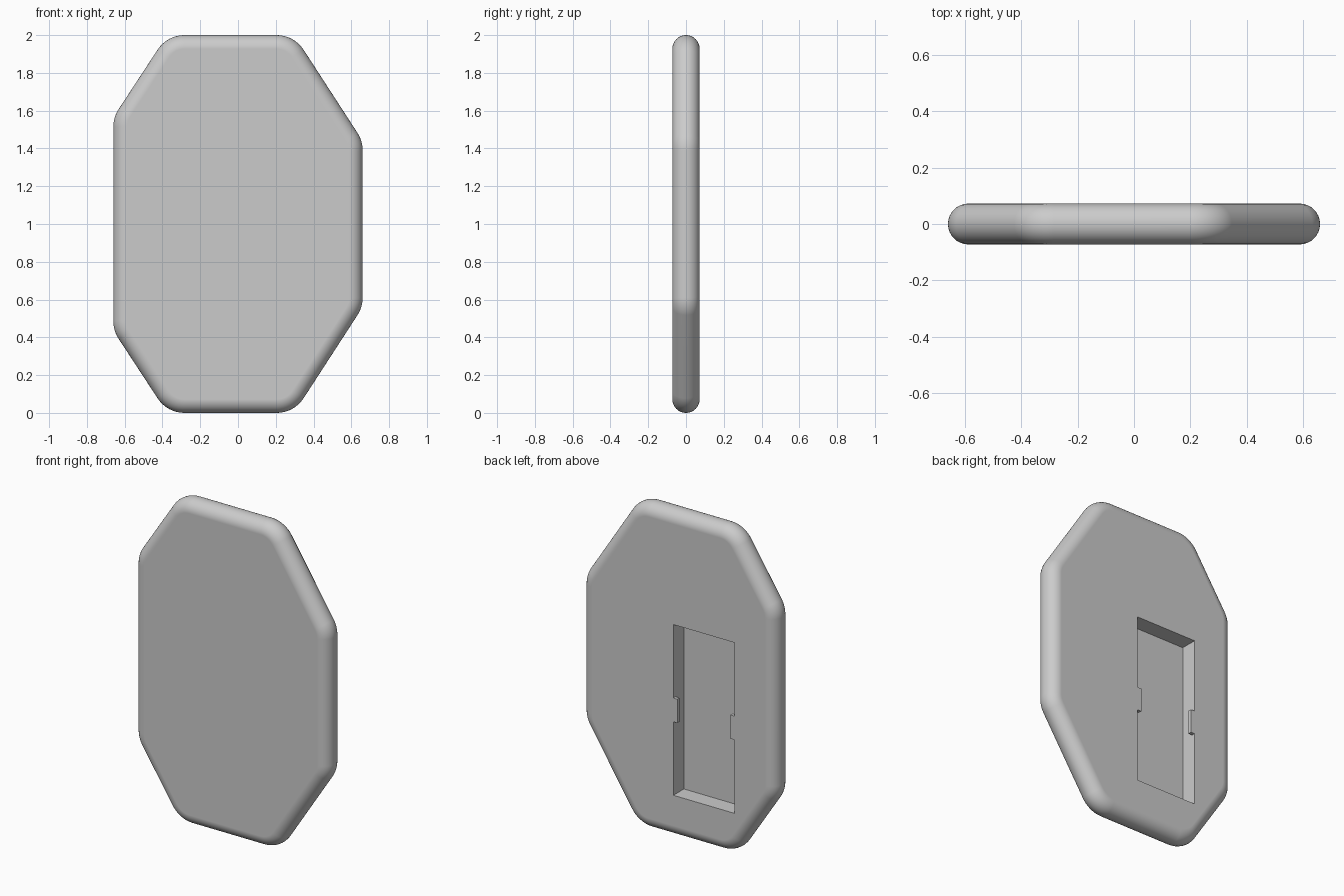
import bpy, bmesh
from math import sin, cos, radians
from mathutils import Vector

if "Cube" in bpy.data.objects:
    bpy.data.objects.remove(bpy.data.objects["Cube"])

grey = bpy.data.materials.new("plain grey")
grey.use_nodes = True
colour = (0.6, 0.6, 0.6, 1)
grey.diffuse_color = colour
grey.node_tree.nodes["Principled BSDF"].inputs["Base Color"].default_value = colour

EDGE = 0.0725     # half thickness, also the radius of the rounded rim
CORNER = 0.17     # radius of the outline corners
ARC_STEPS, RIM_STEPS = 8, 16


def make_object(name, bm):
    bmesh.ops.recalc_face_normals(bm, faces=bm.faces)
    mesh = bpy.data.meshes.new(name)
    bm.to_mesh(mesh)
    bm.free()
    mesh.materials.append(grey)
    obj = bpy.data.objects.new(name, mesh)
    bpy.context.collection.objects.link(obj)
    return obj


def box(name, x, y, z):
    """Box from (low, high) pairs on each axis."""
    bm = bmesh.new()
    bmesh.ops.create_cube(bm, size=1)
    for v in bm.verts:
        v.co = [lo + (c + 0.5) * (hi - lo) for c, (lo, hi) in zip(v.co, (x, y, z))]
    return make_object(name, bm)


# Outline: lower half, mirrored about mid height
lower = [(-0.66, 0.435), (-0.375, 0), (0.297, 0), (0.66, 0.56)]
outline = [Vector(p) for p in lower + [(x, 2 - z) for x, z in reversed(lower)]]


def normal(a, b):
    d = (b - a).normalized()
    return Vector((d.y, -d.x))


# Corner arcs as (centre, direction) pairs
arcs = []
for i, p in enumerate(outline):
    n1 = normal(outline[i - 1], p)
    n2 = normal(p, outline[(i + 1) % len(outline)])
    centre = p - CORNER * (n1 + n2) / (1 + n1.dot(n2))
    for s in range(ARC_STEPS + 1):
        arcs.append((centre, n1.slerp(n2, s / ARC_STEPS)))

# Slab: outline rings lofted through a half-round rim
bm = bmesh.new()
rings = []
for k in range(RIM_STEPS + 1):
    a = radians(-90 + 180 * k / RIM_STEPS)
    reach = CORNER - EDGE * (1 - cos(a))
    points = [c + d * reach for c, d in arcs]
    rings.append([bm.verts.new((p.x, EDGE * sin(a), p.y)) for p in points])
for r1, r2 in zip(rings, rings[1:]):
    for i in range(len(r1)):
        bm.faces.new((r1[i - 1], r1[i], r2[i], r2[i - 1]))
bm.faces.new(rings[0])
bm.faces.new(rings[-1])
slab = make_object("slab", bm)

# Pocket cut into the back
px, pz = (-0.38, 0.035), (0.26, 1.31)
cutter = box("pocket_cutter", px, (EDGE - 0.102, EDGE + 0.1), pz)
cutter.hide_render = True
bpy.context.view_layer.objects.active = slab
slab.select_set(True)
cut = slab.modifiers.new("pocket", "BOOLEAN")
cut.operation, cut.solver, cut.object = "DIFFERENCE", "EXACT", cutter
bpy.ops.object.modifier_apply(modifier=cut.name)
bpy.data.objects.remove(cutter)

bpy.ops.object.shade_smooth_by_angle(angle=radians(35))
weighted = slab.modifiers.new("flat_faces", "WEIGHTED_NORMAL")
weighted.keep_sharp = True

# Retaining tabs on both long pocket walls, flush with the back
mid = sum(pz) / 2
for name, x in (("right_tab", (px[0], px[0] + 0.027)), ("left_tab", (px[1] - 0.027, px[1]))):
    box(name, x, (EDGE - 0.022, EDGE), (mid - 0.073, mid + 0.073))
